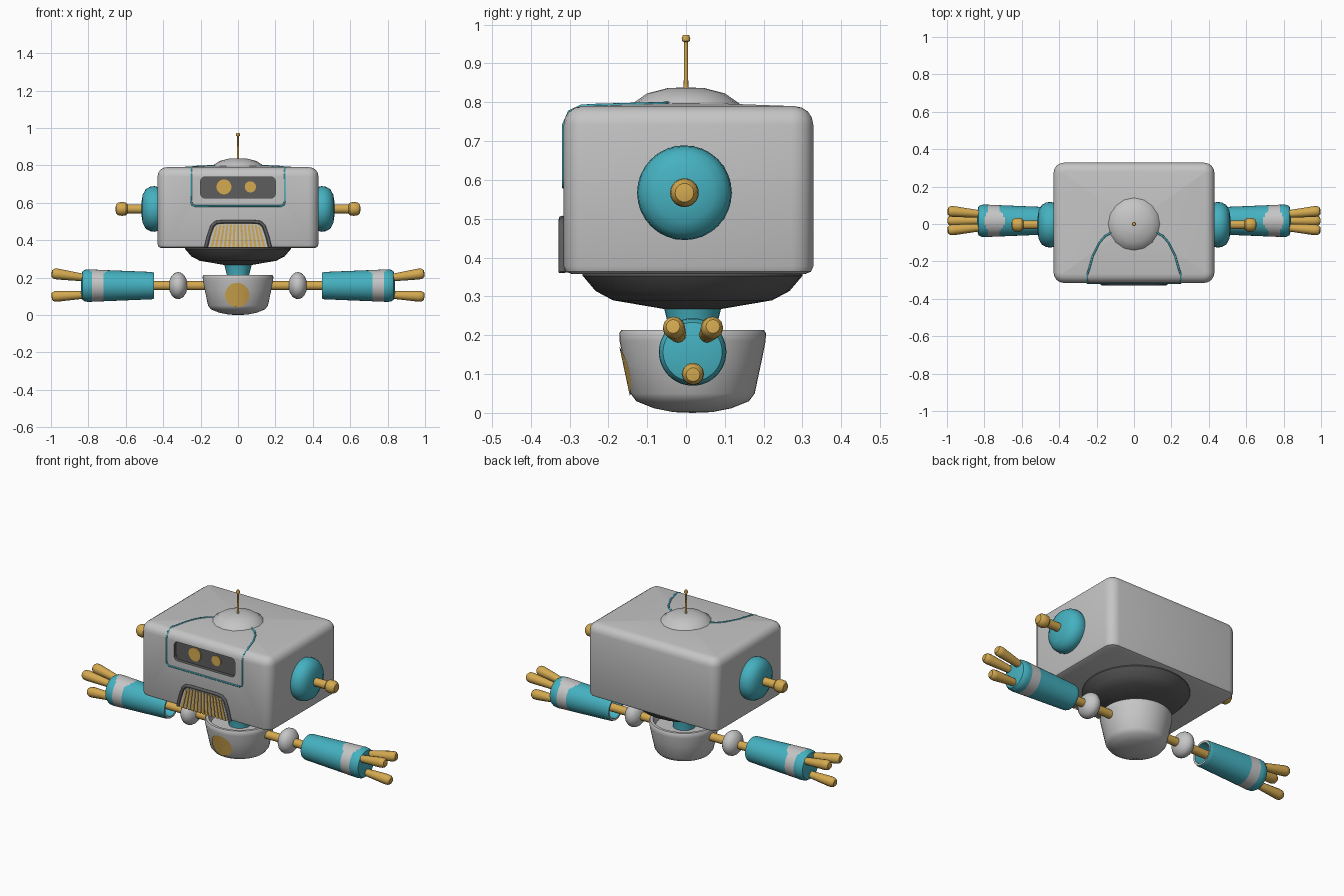
import bpy, bmesh, math
from mathutils import Vector, Matrix

if "Cube" in bpy.data.objects:
    bpy.data.objects.remove(bpy.data.objects["Cube"])


def colour(name, r, g, b):
    m = bpy.data.materials.new(name)
    m.diffuse_color = (r, g, b, 1)
    m.use_nodes = True
    m.node_tree.nodes["Principled BSDF"].inputs["Base Color"].default_value = m.diffuse_color
    return m


GREY = colour("light grey", 0.56, 0.56, 0.56)
TEAL = colour("teal", 0.06, 0.44, 0.53)
GOLD = colour("gold", 0.66, 0.40, 0.08)
DARK = colour("dark grey", 0.11, 0.11, 0.11)


def finish(name, bm, *mats, angle=35):
    """Turn a bmesh into a shaded object."""
    bmesh.ops.recalc_face_normals(bm, faces=bm.faces)
    me = bpy.data.meshes.new(name)
    bm.to_mesh(me)
    bm.free()
    ob = bpy.data.objects.new(name, me)
    bpy.context.collection.objects.link(ob)
    for m in mats:
        me.materials.append(m)
    smooth(ob, angle)
    return ob


def smooth(ob, angle=35):
    bpy.ops.object.select_all(action='DESELECT')
    ob.select_set(True)
    bpy.context.view_layer.objects.active = ob
    bpy.ops.object.shade_smooth_by_angle(angle=math.radians(angle))


def revolve(name, profile, mats, origin, direction=(0, 0, 1), segs=24, rule=None, angle=35):
    """Spin (radius, height) points round an axis; rule picks the material."""
    bm = bmesh.new()
    rot = Vector(direction).to_track_quat('Z', 'Y').to_matrix().to_4x4()
    mat = Matrix.Translation(origin) @ rot
    rings = [[bm.verts.new(mat @ Vector((r * math.cos(t), r * math.sin(t), h)))
              for t in (2 * math.pi * i / segs for i in range(segs))] for r, h in profile]
    for a, b in zip(rings, rings[1:]):
        for i in range(segs):
            j = (i + 1) % segs
            bm.faces.new((a[i], a[j], b[j], b[i]))
    bmesh.ops.remove_doubles(bm, verts=bm.verts, dist=1e-5)
    if rule:
        for f in bm.faces:
            f.material_index = rule(f.calc_center_median())
    return finish(name, bm, *mats, angle=angle)


def box(bm, lo, hi):
    """Add a box between two corners."""
    vs = bmesh.ops.create_cube(bm, size=1)["verts"]
    for v in vs:
        v.co = [lo[i] if v.co[i] < 0 else hi[i] for i in range(3)]
    return vs


def prism(bm, outline, y0, y1):
    """Extrude an (x, z) outline along y."""
    f = bm.faces.new([bm.verts.new((x, y0, z)) for x, z in outline])
    new = bmesh.ops.extrude_face_region(bm, geom=[f])["geom"]
    for v in new:
        if isinstance(v, bmesh.types.BMVert):
            v.co.y = y1


def tube(name, pts, radius, mat):
    cu = bpy.data.curves.new(name, 'CURVE')
    cu.dimensions = '3D'
    cu.bevel_depth = radius
    cu.bevel_resolution = 2
    cu.use_fill_caps = True
    sp = cu.splines.new('POLY')
    sp.points.add(len(pts) - 1)
    for p, co in zip(sp.points, pts):
        p.co = (*co, 1)
    cu.materials.append(mat)
    ob = bpy.data.objects.new(name, cu)
    bpy.context.collection.objects.link(ob)


def flat(bm, test):
    """Edges whose two ends pass a test."""
    return [e for e in bm.edges if all(test(v.co) for v in e.verts)]


# Head: rounded box with a slightly raised top
Z0, Z1, FRONT = 0.358, 0.79, -0.315
bm = bmesh.new()
box(bm, (-0.43, FRONT, Z0), (0.43, 0.328, Z1))
up = [e for e in bm.edges if abs(e.verts[0].co.z - e.verts[1].co.z) > 0.1]
bmesh.ops.bevel(bm, geom=up, offset=0.055, segments=4, profile=0.5, affect='EDGES')
bmesh.ops.bevel(bm, geom=flat(bm, lambda c: c.z > Z1 - 1e-4), offset=0.048,
                segments=4, profile=0.5, affect='EDGES')
bmesh.ops.bevel(bm, geom=flat(bm, lambda c: c.z < Z0 + 1e-4), offset=0.02,
                segments=2, profile=0.5, affect='EDGES')
top = [f for f in bm.faces if all(v.co.z > Z1 - 1e-4 for v in f.verts)]
for v in bmesh.ops.poke(bm, faces=top)["verts"]:
    v.co.z += 0.01
head = finish("head", bm, GREY, DARK)

# Eye window recessed into the head
bm = bmesh.new()
box(bm, (-0.2, -0.45, 0.625), (0.2, -0.295, 0.738))
along_y = [e for e in bm.edges if abs(e.verts[0].co.y - e.verts[1].co.y) > 0.1]
bmesh.ops.bevel(bm, geom=along_y, offset=0.022, segments=3, profile=0.5, affect='EDGES')
cutter = finish("window_cutter", bm, DARK)
cutter.hide_render = True
mod = head.modifiers.new("window", 'BOOLEAN')
mod.operation = 'DIFFERENCE'
mod.object = cutter
mod.solver = 'EXACT'
mod.material_mode = 'TRANSFER'
bpy.context.view_layer.objects.active = head
bpy.ops.object.modifier_apply(modifier=mod.name)
bpy.data.objects.remove(cutter)
smooth(head)

# Eyes
for name, x, r in (("large_eye", -0.075, 0.04), ("small_eye", 0.066, 0.03)):
    revolve(name, [(0, 0), (r, 0), (r, 0.007), (0, 0.007)], [GOLD],
            (x, -0.294, 0.685), (0, -1, 0))

# Teal seam line over the face and top
half = [(0.12, -0.045, 0.797), (0.155, -0.065, 0.796), (0.185, -0.10, 0.795), (0.22, -0.17, 0.793),
        (0.24, -0.24, 0.791), (0.25, -0.27, 0.789), (0.25, -0.30, 0.775), (0.25, FRONT, 0.74),
        (0.25, FRONT, 0.605), (0.245, FRONT, 0.59), (0.23, FRONT, 0.582)]
tube("face_seam", half + [(-x, y, z) for x, y, z in reversed(half)], 0.005, TEAL)

# Mouth grille: dark arch, pale backing, gold bars
side = [(0.172, 0.362), (0.158, 0.42), (0.138, 0.478), (0.118, 0.495), (0.085, 0.499)]
arch = side + [(-x, z) for x, z in reversed(side)]
bm = bmesh.new()
prism(bm, arch, -0.30, -0.32)
finish("mouth_plate", bm, DARK)
tube("mouth_rim", [(x, -0.319, z) for x, z in arch], 0.009, DARK)
bm = bmesh.new()
prism(bm, [(x * 0.92, 0.36 + (z - 0.36) * 0.92) for x, z in arch], -0.31, -0.322)
finish("mouth_backing", bm, GREY)
bm = bmesh.new()
for i in range(-6, 7):
    x = i * 0.0235
    t = 0.485 - (0.012 if abs(i) == 6 else 0)
    prism(bm, [(x - 0.007, 0.36), (x + 0.007, 0.36), (x * 0.8 + 0.005, t), (x * 0.8 - 0.005, t)],
          -0.32, -0.327)
finish("mouth_bars", bm, GOLD)

# Top cap and antenna
revolve("head_cap", [(0.145, 0.785), (0.14, 0.795), (0.10, 0.823), (0.045, 0.837), (0, 0.838)],
        [GREY], (0, 0, 0), segs=16)
revolve("antenna", [(0.006, 0.83), (0.005, 0.955), (0.010, 0.958), (0.011, 0.965),
                    (0.008, 0.973), (0, 0.974)], [GOLD], (0, 0, 0), segs=12)

# Dish under the head, neck and cup-shaped body
CY = 0.017
revolve("head_dish", [(0, 0.37), (0.283, 0.37), (0.283, 0.353), (0.25, 0.314), (0.205, 0.29),
                      (0.07, 0.267), (0, 0.267)], [DARK], (0, CY, 0), segs=32)
revolve("neck", [(0.075, 0.275), (0.07, 0.255), (0.06, 0.215), (0.06, 0.15)], [TEAL], (0, CY, 0))
revolve("body", [(0, 0), (0.05, 0.002), (0.10, 0.012), (0.145, 0.03), (0.16, 0.05), (0.177, 0.13),
                 (0.188, 0.185), (0.189, 0.205), (0.184, 0.213), (0.168, 0.213), (0.155, 0.175),
                 (0, 0.17)], [GREY], (0, CY, 0), segs=48)

# Chest disc wrapped on to the body
bm = bmesh.new()
rings = []
for k in range(5):
    ring = []
    for i in range(32):
        a, r = 2 * math.pi * i / 32, 0.065 * k / 4
        x, z = r * math.cos(a), 0.107 + r * math.sin(a)
        R = 0.163 + 0.2125 * (z - 0.05)
        ring.append(bm.verts.new((x - 0.004, CY - math.sqrt(R * R - x * x), z)))
    rings.append(ring)
for a, b in zip(rings, rings[1:]):
    for i in range(32):
        bm.faces.new((a[i], a[i - 1], b[i - 1], b[i]))
bmesh.ops.remove_doubles(bm, verts=bm.verts, dist=1e-5)
finish("chest_disc", bm, GOLD)


def cuff(c):
    """Pale band round the forearm, widened to an oval on top."""
    x, y = abs(c.x) - 0.745, c.y - CY
    oval = c.z > 0.158 and (x / 0.053) ** 2 + (y / 0.065) ** 2 < 1
    return 1 if abs(x) < 0.03 or oval or abs(c.x) < 0.451 else 0


sleeve = [(0.055, 0.56), (0.058, 0.45), (0.069, 0.449), (0.073, 0.46)]
sleeve += [(0.073 + 0.014 * i / 34, 0.46 + 0.01 * i) for i in range(35)]
sleeve += [(0.085, 0.818), (0.076, 0.832), (0.05, 0.838), (0, 0.84)]

for s, word in ((-1, "left"), (1, "right")):
    out = (s, 0, 0)
    # Ear dome and knobbed rod
    ear = (0, -0.004, 0.567)
    revolve(word + "_ear", [(0.115, 0.42), (0.122, 0.445), (0.119, 0.47), (0.105, 0.494),
                            (0.075, 0.51), (0.035, 0.516), (0, 0.517)], [TEAL], ear, out, 32)
    revolve(word + "_ear_rod", [(0.024, 0.50), (0.024, 0.59), (0.034, 0.60), (0.037, 0.618),
                                (0.035, 0.638), (0.024, 0.652), (0, 0.656)], [GOLD], ear, out)
    # Arm rod, elbow ball, forearm
    arm = (0, CY, 0.157)
    revolve(word + "_arm_rod", [(0.024, 0.15), (0.024, 0.56), (0, 0.56)], [GOLD], arm, out, 16)
    ball = [(0.072 * math.sin(math.pi * i / 12), 0.32 - 0.05 * math.cos(math.pi * i / 12))
            for i in range(13)]
    revolve(word + "_elbow", ball, [GREY], arm, out)
    revolve(word + "_forearm", sleeve, [TEAL, GREY], arm, out, 48, cuff)
    # Three spreading fingers
    for n, (dy, z0, dy1, z1) in enumerate(((-0.035, 0.198, -0.05, 0.222), (0.035, 0.198, 0.052, 0.222),
                                           (0, 0.108, 0.001, 0.099))):
        a = Vector((s * 0.81, CY + dy, z0))
        d = Vector((s * 0.99, CY + dy1, z1)) - a
        L = d.length
        revolve(f"{word}_finger_{n + 1}", [(0, 0), (0.019, 0), (0.029, L - 0.025), (0.027, L - 0.006),
                                           (0.018, L + 0.005), (0, L + 0.007)], [GOLD], a, d, 12)
